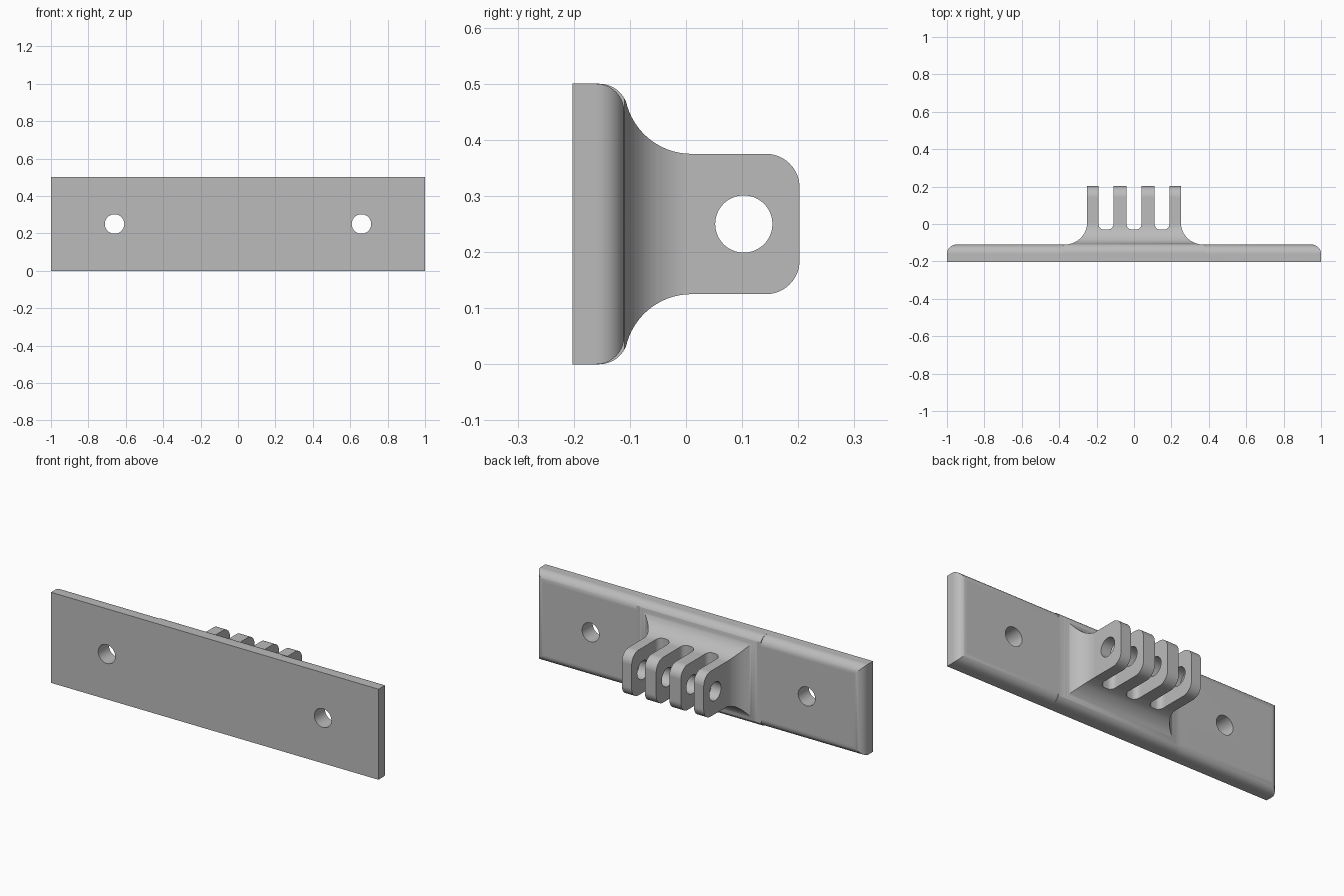
import bpy, bmesh, math
from mathutils import Matrix, Vector

if "Cube" in bpy.data.objects:
    bpy.data.objects.remove(bpy.data.objects["Cube"])

grey = bpy.data.materials.new("plain grey")
grey.use_nodes = True
colour = (0.5, 0.5, 0.5, 1)
grey.diffuse_color = colour
grey.node_tree.nodes["Principled BSDF"].inputs["Base Color"].default_value = colour

FRONT, FACE, BACK = -0.2025, -0.11, 0.2025
MID = 0.25


def arc(cx, cy, r, a, b, n=14):
    """Points on a circle from angle a to b in degrees."""
    steps = [math.radians(a + (b - a) * i / n) for i in range(n + 1)]
    return [(cx + r * math.cos(t), cy + r * math.sin(t)) for t in steps]


def add_object(name, bm):
    bmesh.ops.recalc_face_normals(bm, faces=bm.faces)
    mesh = bpy.data.meshes.new(name)
    bm.to_mesh(mesh)
    bm.free()
    mesh.materials.append(grey)
    obj = bpy.data.objects.new(name, mesh)
    bpy.context.collection.objects.link(obj)
    return obj


def prism(name, points, place, sweep):
    """Extrude a flat outline; place maps its points into space."""
    bm = bmesh.new()
    face = bm.faces.new([bm.verts.new(place(*p)) for p in points])
    ext = bmesh.ops.extrude_face_region(bm, geom=[face])
    verts = [v for v in ext["geom"] if isinstance(v, bmesh.types.BMVert)]
    bmesh.ops.translate(bm, vec=Vector(sweep), verts=verts)
    return add_object(name, bm)


def cylinder(name, centre, r, depth, axis):
    bm = bmesh.new()
    bmesh.ops.create_cone(bm, cap_ends=True, segments=48, radius1=r, radius2=r, depth=depth,
                          matrix=Matrix.Translation(centre) @ Matrix.Rotation(math.pi / 2, 4, axis))
    return add_object(name, bm)


def combine(target, other, operation):
    mod = target.modifiers.new(operation, 'BOOLEAN')
    mod.operation, mod.object, mod.solver = operation, other, 'EXACT'
    bpy.context.view_layer.objects.active = target
    bpy.ops.object.modifier_apply(modifier=mod.name)
    bpy.data.objects.remove(other)


# Base plate, rounded along its back edges
bm = bmesh.new()
bmesh.ops.create_cube(bm, size=1, matrix=Matrix.Translation((0, (FRONT + FACE) / 2, MID))
                      @ Matrix.Diagonal((2, FACE - FRONT, 0.5, 1)))
rim = [e for e in bm.edges if all(v.co.y > FACE - 0.001 for v in e.verts)]
bmesh.ops.bevel(bm, geom=rim, offset=0.05, segments=10, profile=0.5, affect='EDGES')
bracket = add_object("mounting_bracket", bm)

# Mount outline seen from above: flared foot, four fins, three rounded slots
half = [(0.38, -0.17), (0.38, FACE)] + arc(0.37, 0.01, 0.12, 270, 180) + [(0.25, BACK), (0.19, BACK)]
half += arc(0.16, 0.0, 0.03, 0, -90, 6) + arc(0.14, 0.0, 0.03, 270, 180, 6)
half += [(0.11, BACK), (0.04, BACK)] + arc(0.01, 0.0, 0.03, 0, -90, 6)
outline = half + [(-x, y) for x, y in reversed(half)]
mount = prism("mount", outline, lambda x, y: (x, y, -0.1), (0, 0, 0.7))

# Mount outline seen from the side: rolled edge, fillet, rounded fin tip
upper = [(-0.19, 0.5)] + arc(-0.155, 0.448, 0.052, 90, 17)
upper += arc(0.01, 0.495, 0.12, 197, 270) + arc(BACK - 0.06, 0.315, 0.06, 90, 0)
side = upper + [(y, 2 * MID - z) for y, z in reversed(upper)]
combine(mount, prism("side_outline", side, lambda y, z: (-0.6, y, z), (1.2, 0, 0)), 'INTERSECT')

# Pivot hole through the fins
combine(mount, cylinder("pivot_hole", (0, 0.103, MID), 0.051, 1, 'Y'), 'DIFFERENCE')
combine(bracket, mount, 'UNION')

# Screw holes through the plate
for x in (-0.66, 0.66):
    combine(bracket, cylinder("screw_hole", (x, -0.15, MID), 0.052, 0.4, 'X'), 'DIFFERENCE')

# Smooth curves with crisp flats
bpy.ops.object.select_all(action='DESELECT')
bracket.select_set(True)
bpy.context.view_layer.objects.active = bracket
bpy.ops.object.shade_smooth_by_angle(angle=math.radians(30))
weighted = bracket.modifiers.new("weighted_normals", 'WEIGHTED_NORMAL')
weighted.keep_sharp = True
